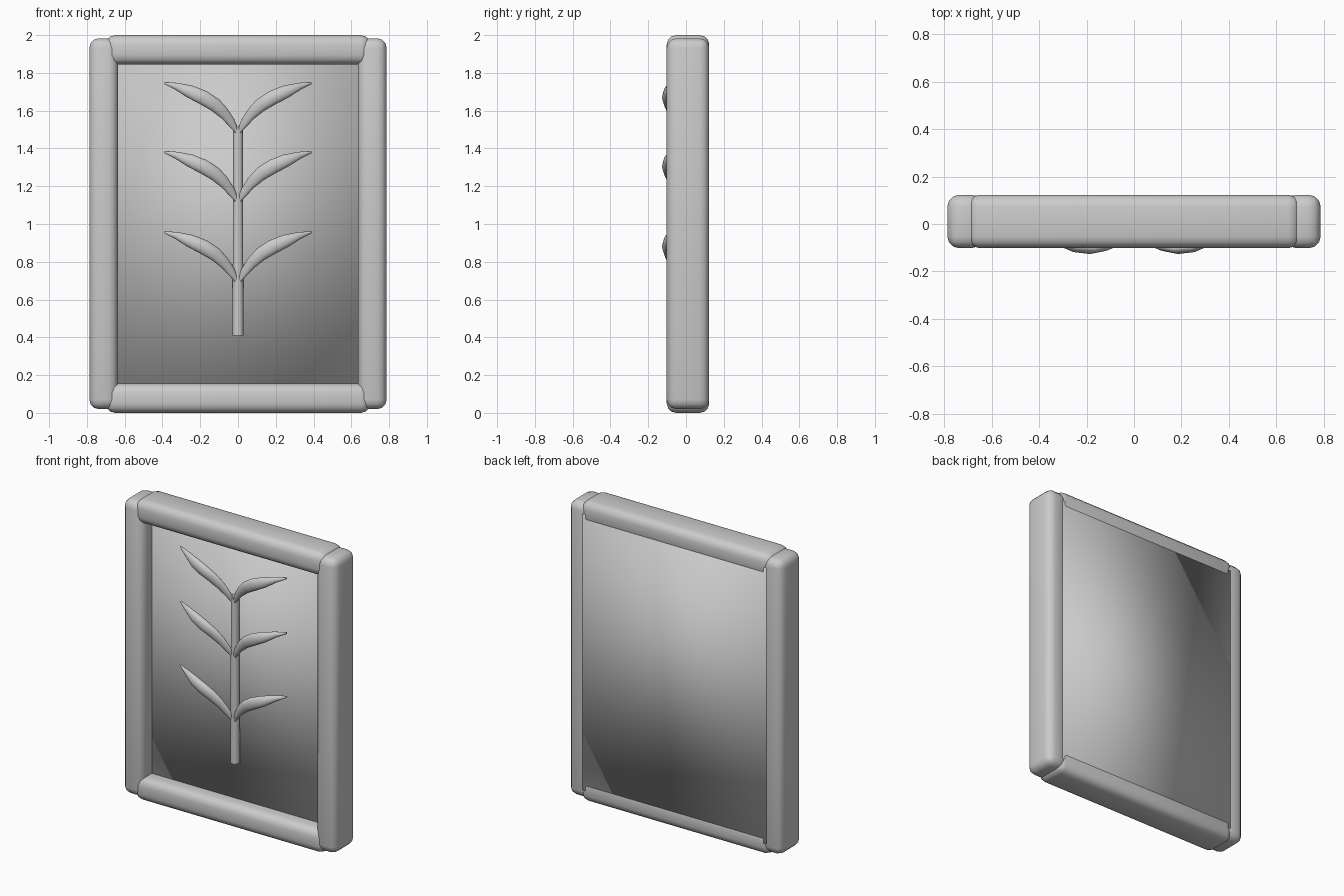
import bpy, bmesh, math
from mathutils import Vector

cube = bpy.data.objects.get("Cube")
if cube:
    bpy.data.objects.remove(cube, do_unlink=True)

grey = bpy.data.materials.new("plain grey")
grey.use_nodes = True
color = (0.6, 0.6, 0.6, 1)
grey.diffuse_color = color
grey.node_tree.nodes["Principled BSDF"].inputs["Base Color"].default_value = color

FRONT, BACK = -0.102, 0.123
PANEL, STEM, LEAF = 0.0, -0.03, -0.045   # depth of each layer


def finish(name, bm, angle):
    bmesh.ops.recalc_face_normals(bm, faces=bm.faces)
    mesh = bpy.data.meshes.new(name)
    bm.to_mesh(mesh)
    bm.free()
    mesh.materials.append(grey)
    obj = bpy.data.objects.new(name, mesh)
    bpy.context.collection.objects.link(obj)
    bpy.ops.object.select_all(action='DESELECT')
    obj.select_set(True)
    bpy.context.view_layer.objects.active = obj
    bpy.ops.object.shade_smooth_by_angle(angle=math.radians(angle))


def box(name, low, high, bevel=0, angle=40):
    bm = bmesh.new()
    bmesh.ops.create_cube(bm, size=1)
    for v in bm.verts:
        v.co = Vector([c * (b - a) + (a + b) / 2 for c, a, b in zip(v.co, low, high)])
    if bevel:
        bmesh.ops.bevel(bm, geom=bm.edges[:], offset=bevel, segments=3,
                        profile=0.5, affect='EDGES')
    finish(name, bm, angle)


def loft(name, rings, angle):
    """Skin a list of equal rings and cap both ends."""
    bm = bmesh.new()
    loops = [[bm.verts.new(p) for p in ring] for ring in rings]
    n = len(loops[0])
    for a, b in zip(loops, loops[1:]):
        for i in range(n):
            j = (i + 1) % n
            bm.faces.new((a[i], a[j], b[j], b[i]))
    bm.faces.new(loops[0])
    bm.faces.new(loops[-1])
    finish(name, bm, angle)


# Frame and softly shaded backing panel
for side, label in ((1, "left"), (-1, "right")):
    xs = sorted((side * 0.635, side * 0.787))
    box(label + "_post", (xs[0], FRONT, 0.02), (xs[1], BACK, 1.983), 0.05)
for label, z in (("bottom", 0), ("top", 1.845)):
    box(label + "_rail", (-0.70, FRONT, z), (0.70, BACK, z + 0.155), 0.05)
box("panel", (-0.71, PANEL, 0.08), (0.71, BACK - 0.002, 1.92), angle=180)

# Stem, standing proud of the panel
rings = []
for z, r in ((0.41, 0.029), (0.70, 0.028), (1.12, 0.027), (1.52, 0.026)):
    turn = [math.tau * i / 16 for i in range(16)]
    rings.append([(r * math.cos(a), STEM + r * math.sin(a), z) for a in turn])
loft("stem", rings, 40)

# Leaf outline: upper and lower edge points from base to tip
upper = [(0.003, 0.04), (0.02, 0.08), (0.055, 0.135), (0.10, 0.185),
         (0.165, 0.228), (0.24, 0.257), (0.32, 0.272), (0.39, 0.277)]
lower = [(0.008, 0), (0.04, 0.035), (0.085, 0.082), (0.14, 0.125),
         (0.205, 0.162), (0.27, 0.196), (0.335, 0.238), (0.39, 0.265)]


def leaf(name, side, base):
    rings = []
    for u, l in zip(upper, lower):
        top, low = Vector((u[0], 0, u[1])), Vector((l[0], 0, l[1]))
        mid, half = (top + low) / 2, (top - low) / 2
        arch = math.sin(math.pi * mid.x / 0.39)
        depth = 0.006 + 0.018 * arch
        ring = []
        for k in range(12):
            a = math.tau * k / 12
            p = mid + half * math.cos(a)
            y = LEAF - 0.058 * arch + depth * math.sin(a)
            ring.append((side * p.x, y, base + p.z))
        rings.append(ring)
    loft(name, rings, 60)


for level, base in (("lower", 0.685), ("middle", 1.11), ("upper", 1.475)):
    for side, label in ((1, "left"), (-1, "right")):
        leaf(f"{level}_{label}_leaf", side, base)
